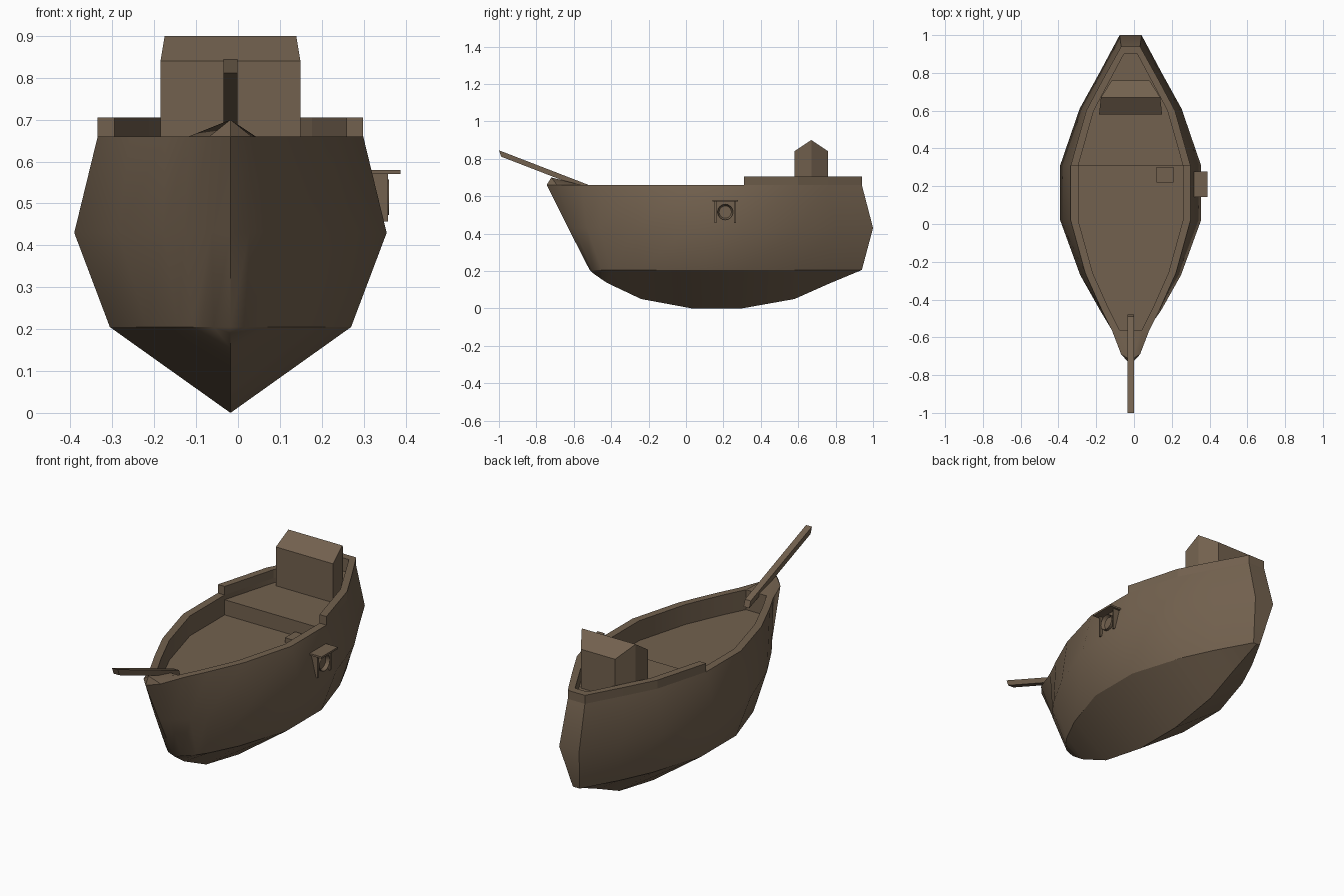
import bpy, bmesh
from math import radians, pi
from mathutils import Matrix

if "Cube" in bpy.data.objects:
    bpy.data.objects.remove(bpy.data.objects["Cube"])

wood = bpy.data.materials.new("brown_wood")
wood.use_nodes = True
colour = (0.17, 0.12, 0.077, 1)
wood.diffuse_color = colour
wood.node_tree.nodes["Principled BSDF"].inputs["Base Color"].default_value = colour

CX = -0.018                      # hull centreline
RIM, RAIL, DECK, QUARTER = 0.66, 0.705, 0.555, 0.635


def finish(name, bm, smooth=False):
    bmesh.ops.remove_doubles(bm, verts=bm.verts, dist=0.0002)
    bmesh.ops.recalc_face_normals(bm, faces=bm.faces)
    mesh = bpy.data.meshes.new(name)
    bm.to_mesh(mesh)
    bm.free()
    mesh.materials.append(wood)
    ob = bpy.data.objects.new(name, mesh)
    bpy.context.collection.objects.link(ob)
    if smooth:
        bpy.ops.object.select_all(action='DESELECT')
        ob.select_set(True)
        bpy.context.view_layer.objects.active = ob
        bpy.ops.object.shade_smooth_by_angle(angle=radians(30))
    return ob


def loft(name, rings, smooth=False, offset=CX):
    """Skin closed rings in order and cap both ends with strips of quads."""
    bm = bmesh.new()
    rows = [[bm.verts.new((x + offset, y, z)) for x, y, z in r] for r in rings]
    n = len(rows[0])
    for a, b in zip(rows, rows[1:]):
        for k in range(n):
            m = (k + 1) % n
            bm.faces.new((a[k], a[m], b[m], b[k]))
    for r in (rows[0], rows[-1]):
        for k in range(n // 2 - 1):
            bm.faces.new((r[k], r[k + 1], r[n - 2 - k], r[n - 1 - k]))
    return finish(name, bm, smooth)


def both_sides(half):
    return half + [(-x, y, z) for x, y, z in reversed(half)]


def box(name, lo, hi):
    ring = lambda y: [(lo[0], y, lo[2]), (lo[0], y, hi[2]),
                      (hi[0], y, hi[2]), (hi[0], y, lo[2])]
    return loft(name, [ring(lo[1]), ring(hi[1])], offset=0)


# Hull outlines from bow to stern: (y, half width), keel: (y, z)
top = [(-.745, 0), (-.69, .05), (-.56, .10), (-.45, .155), (-.26, .24),
       (.02, .317), (.31, .317), (.6, .235), (.76, .15), (.94, .05)]
mid = [(-.63, 0), (-.6, .045), (-.53, .11), (-.46, .16), (-.27, .267),
       (.02, .373), (.31, .373), (.61, .27), (.8, .165), (1, .058)]
chine = [(-.515, 0), (-.5, .04), (-.45, .09), (-.4, .125), (-.25, .2),
         (.02, .288), (.31, .288), (.59, .2), (.76, .12), (.94, .02)]
keel = [(-.515, .205), (-.5, .19), (-.45, .155), (-.42, .135), (-.24, .05),
        (.03, 0), (.3, 0), (.58, .05), (.76, .13), (.94, .205)]
inner = [(min(y, .9), max(h - .04, .035)) for y, h in top]
last = len(top) - 1


def section(i, rim_in, deck_in):
    return both_sides([(0, *keel[i]), (chine[i][1], chine[i][0], .205),
                       (mid[i][1], mid[i][0], .43), (top[i][1], top[i][0], RIM),
                       rim_in, deck_in])


# Hull with bow cap, bulwarks and sunken main deck
peak = (0, -.72, .70)
rings = [section(0, peak, peak), section(1, peak, peak)]
for i in range(2, last + 1):
    y, h = inner[i]
    rim_in, deck_in = (h, y, RIM), (h, y, DECK)
    if i == 2:
        rings.append(section(i, rim_in, rim_in))
    rings.append(section(i, rim_in, deck_in))
rings.append(section(last, rim_in, rim_in))
end = (.01, top[last][0], RIM)
rings.append(section(last, end, end))
loft("hull", rings, smooth=True)

# Raised rail round the quarterdeck
path = [(1, i) for i in range(6, last + 1)] + [(-1, i) for i in range(last, 5, -1)]
rings = []
for s, i in path:
    (yo, ho), (yi, hi) = top[i], inner[i]
    rings.append([(s * ho, yo, RIM), (s * ho, yo, RAIL),
                  (s * hi, yi, RAIL), (s * hi, yi, RIM - .03)])
loft("quarter_rail", rings)

# Quarterdeck
loft("quarterdeck", [both_sides([(h, y, DECK - .02), (h, y, QUARTER)])
                     for y, h in inner[6:]])

# Deckhouse with a pitched roof, narrowing towards the stern
loft("deckhouse", [both_sides([(h, y, QUARTER - .01), (h, y, z)])
                   for y, h, z in ((.58, .167, .84), (.67, .157, .90), (.76, .1, .84))])

# Bowsprit
loft("bowsprit", [both_sides([(.017, y + .012, z - .034), (.017, y, z)])
                  for y, z in ((-1, .845), (-.49, .648))])

# Gun port on the left side: backing, frame, hood and muzzle ring
box("port_backing", (.29, .155, .465), (.342, .265, .57))
for label, y in (("front", .152), ("back", .257)):
    box("port_post_" + label, (.29, y, .457), (.358, y + .01, .572))
box("port_hood", (.29, .142, .57), (.388, .278, .58))

bm = bmesh.new()
turn = Matrix.Translation((.345, .21, .515)) @ Matrix.Rotation(pi / 2, 4, 'Y')
bmesh.ops.create_cone(bm, cap_ends=True, segments=16, radius1=.042, radius2=.042,
                      depth=.03, matrix=turn)
face = max(bm.faces, key=lambda f: f.calc_center_median().x)
bmesh.ops.inset_region(bm, faces=[face], thickness=.01)
bmesh.ops.translate(bm, verts=face.verts, vec=(-.02, 0, 0))
finish("gun_muzzle", bm, smooth=True)

# Low block on the deck behind the port
box("gun_block", (.12, .22, DECK - .01), (.21, .303, DECK + .025))
